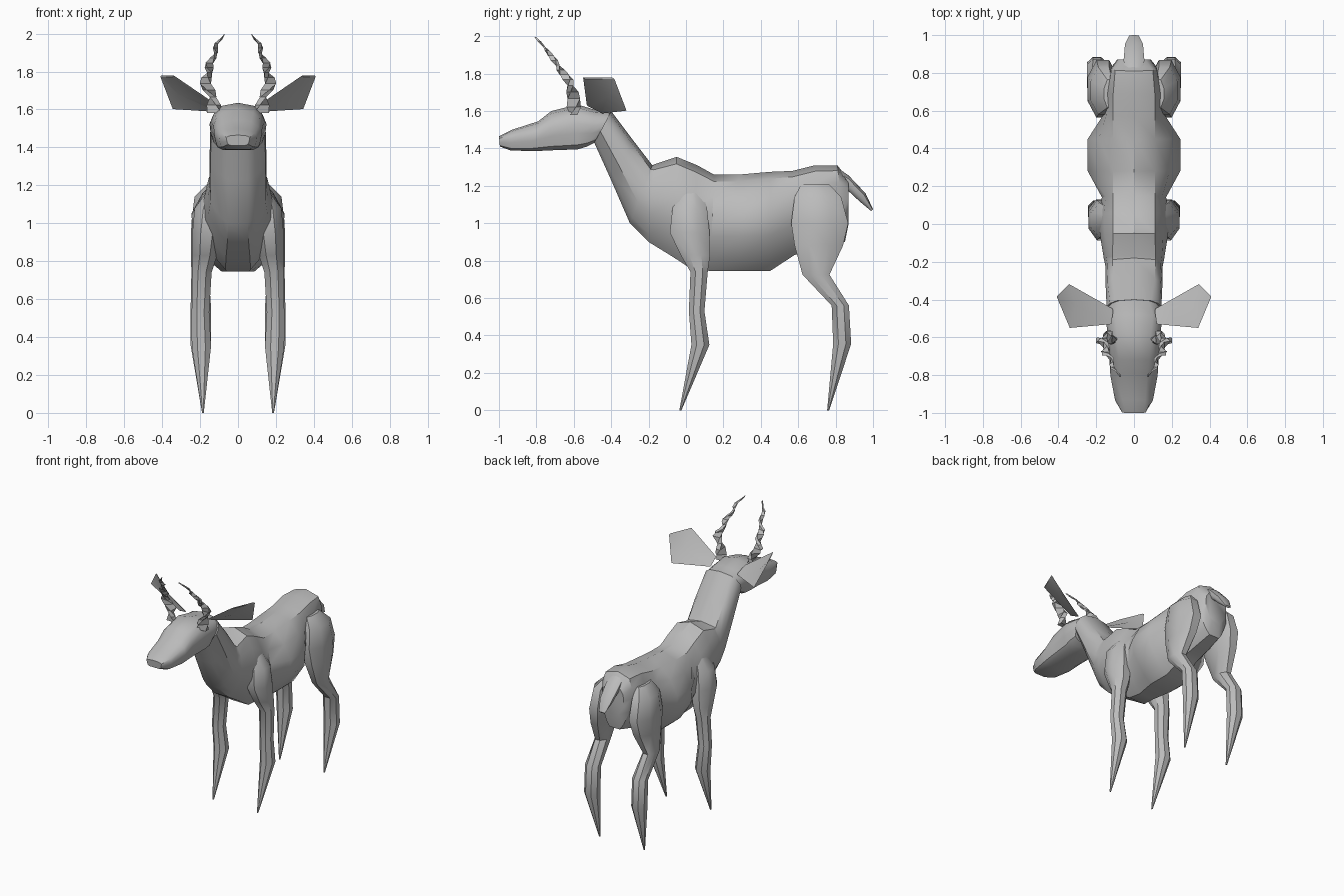
import bpy, bmesh, math

if "Cube" in bpy.data.objects:
    bpy.data.objects.remove(bpy.data.objects["Cube"])

grey = bpy.data.materials.new("grey coat")
grey.diffuse_color = (0.5, 0.5, 0.5, 1)
grey.use_nodes = True
grey.node_tree.nodes["Principled BSDF"].inputs["Base Color"].default_value = grey.diffuse_color


def finish(name, bm, mirror=False, angle=35):
    bmesh.ops.remove_doubles(bm, verts=bm.verts, dist=0.0005)
    bmesh.ops.recalc_face_normals(bm, faces=bm.faces)
    me = bpy.data.meshes.new(name)
    bm.to_mesh(me)
    bm.free()
    me.materials.append(grey)
    ob = bpy.data.objects.new(name, me)
    bpy.context.collection.objects.link(ob)
    if mirror:
        ob.modifiers.new("mirror", 'MIRROR')
    bpy.ops.object.select_all(action='DESELECT')
    bpy.context.view_layer.objects.active = ob
    ob.select_set(True)
    bpy.ops.object.shade_smooth_by_angle(angle=math.radians(angle))
    return ob


def loft(name, rings, mirror=False, angle=35):
    """Skin a list of equal point rings and cap both ends."""
    bm = bmesh.new()
    vs = [[bm.verts.new(p) for p in r] for r in rings]
    n = len(vs[0])
    for a, b in zip(vs, vs[1:]):
        for i in range(n):
            j = (i + 1) % n
            bm.faces.new((a[i], a[j], b[j], b[i]))
    bm.faces.new(vs[0])
    bm.faces.new(vs[-1])
    return finish(name, bm, mirror, angle)


def trunk_ring(ty, tz, by, bz, wt, wm, low):
    """Cross-section between a top and a bottom point, symmetric in x."""
    half = [(0, 0), (wt, .07), ((wt + wm) / 2 + .01, .22), (wm, .42), (wm * .97, .64),
            (wm * (low + .25), .9), (wm * low, 1)]
    pts = half + [(-x, f) for x, f in reversed(half[1:])]
    return [(x, ty + (by - ty) * f, tz + (bz - tz) * f) for x, f in pts]


def oval(cx, cy, z, rx, ry, n=8, turn=0.0):
    out = []
    for i in range(n):
        a = 2 * math.pi * (i + .5) / n
        u, v = rx * math.cos(a), ry * math.sin(a)
        out.append((cx + u * math.cos(turn) - v * math.sin(turn),
                    cy + u * math.sin(turn) + v * math.cos(turn), z))
    return out


# Body and neck: top y, top z, bottom y, bottom z, back half-width, full half-width
body = [(.87, 1.23, .87, 1.0, .06, .09), (.81, 1.31, .85, .90, .10, .12),
        (.69, 1.31, .70, .86, .11, .15), (.57, 1.28, .58, .83, .11, .165),
        (.45, 1.275, .45, .745, .11, .245), (.28, 1.26, .28, .745, .11, .245),
        (.15, 1.26, .13, .745, .11, .17), (.06, 1.31, .03, .755, .11, .19),
        (-.05, 1.355, -.07, .82, .11, .18), (-.17, 1.315, -.20, .90, .115, .16),
        (-.18, 1.31, -.30, 1.0, .115, .15), (-.28, 1.44, -.40, 1.23, .11, .15),
        (-.40, 1.60, -.49, 1.43, .09, .145)]
loft("body_and_neck", [trunk_ring(*s, .35) for s in body])

# Head and muzzle
head = [(-.40, 1.60, -.49, 1.43, .08, .135), (-.48, 1.605, -.53, 1.41, .10, .15),
        (-.58, 1.635, -.58, 1.395, .09, .14), (-.72, 1.60, -.72, 1.39, .08, .13),
        (-.79, 1.545, -.82, 1.385, .07, .125), (-.93, 1.50, -.94, 1.39, .06, .10),
        (-1.0, 1.465, -.995, 1.41, .045, .06)]
loft("head", [trunk_ring(*s, .62) for s in head])

# Tail
tail = [(.82, 1.29, .82, 1.19, .03, .05), (.87, 1.255, .86, 1.18, .035, .055),
        (.96, 1.16, .93, 1.115, .03, .045), (1.0, 1.075, .99, 1.065, .012, .018)]
loft("tail", [trunk_ring(*s, .5) for s in tail])

# Legs: centre x, centre y, height, x radius, y radius
front_leg = [(.12, .03, 1.20, .02, .05), (.15, .02, 1.08, .085, .10), (.165, .02, .95, .082, .115),
             (.175, .05, .83, .07, .085), (.19, .07, .74, .055, .05), (.198, .057, .53, .05, .045),
             (.193, .077, .35, .055, .052), (.185, -.03, .0, .005, .006)]
hind_leg = [(.13, .69, 1.21, .03, .08), (.16, .705, 1.14, .075, .135), (.165, .715, 1.0, .088, .165),
            (.178, .71, .88, .075, .14), (.20, .695, .725, .05, .078), (.196, .825, .56, .058, .05),
            (.196, .835, .355, .058, .052), (.185, .76, .0, .005, .006)]
for name, secs in (("front_legs", front_leg), ("hind_legs", hind_leg)):
    loft(name, [oval(*s) for s in secs], mirror=True, angle=40)

# Horns: tapering twisted flat bars along a curved path
path = [(.115, -.60, 1.58), (.145, -.60, 1.68), (.17, -.625, 1.76), (.15, -.67, 1.82),
        (.13, -.71, 1.88), (.11, -.755, 1.94), (.08, -.805, 1.995)]
rings = []
steps = 14
for k in range(steps + 1):
    t = k / steps * (len(path) - 1)
    i = min(int(t), len(path) - 2)
    c = [a + (b - a) * (t - i) for a, b in zip(path[i], path[i + 1])]
    r = .046 * (1 - k / steps) + .008
    w = .009 * math.cos(k * 1.6)
    rings.append(oval(c[0] + w, c[1], c[2], r, r * .5, 4, k * .8))
loft("horns", rings, mirror=True, angle=30)

# Ears: thin cupped sheets
rim = [(.12, -.53, 1.63), (.34, -.55, 1.78), (.405, -.395, 1.78), (.34, -.33, 1.61), (.11, -.46, 1.595)]
back = [(x + .004, y + .012, z - .008) for x, y, z in rim]
bm = bmesh.new()
f = [bm.verts.new(p) for p in rim]
b = [bm.verts.new(p) for p in back]
cup, cup_back = bm.verts.new((.31, -.425, 1.69)), bm.verts.new((.316, -.41, 1.68))
for i in range(5):
    j = (i + 1) % 5
    bm.faces.new((f[i], f[j], cup))
    bm.faces.new((b[j], b[i], cup_back))
    bm.faces.new((f[i], b[i], b[j], f[j]))
finish("ears", bm, mirror=True, angle=30)
